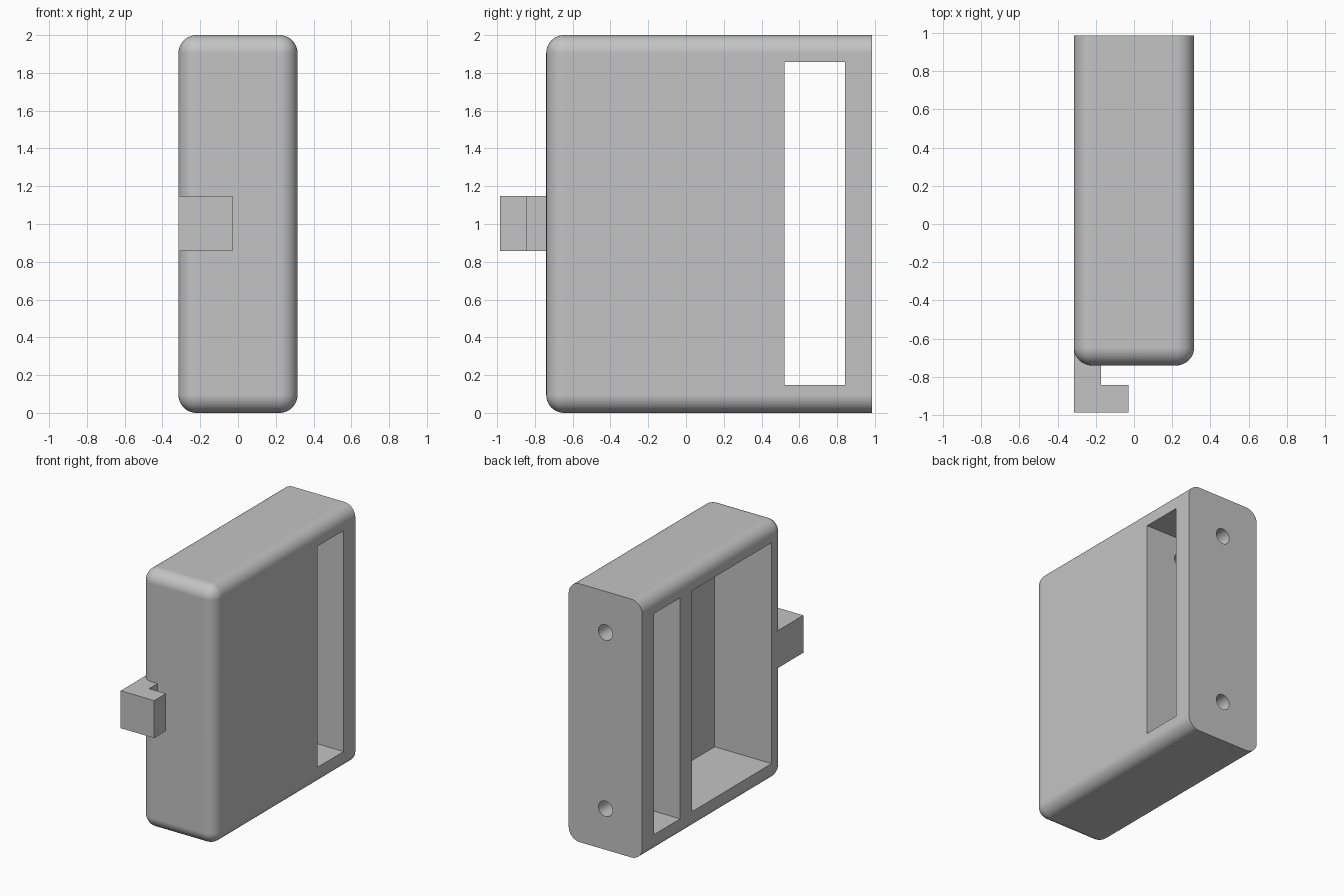
import bpy
import bmesh
from math import radians
from mathutils import Matrix, Vector

cube = bpy.data.objects.get("Cube")
if cube:
    bpy.data.objects.remove(cube, do_unlink=True)

HALF_W = 0.315          # half thickness of the case
FRONT, BACK = -0.74, 0.985
WALL = 0.143
ROUND = 0.095

grey = bpy.data.materials.new("plain grey")
grey.use_nodes = True
colour = (0.55, 0.55, 0.55, 1)
grey.diffuse_color = colour
grey.node_tree.nodes["Principled BSDF"].inputs["Base Color"].default_value = colour


def add_object(name, bm):
    mesh = bpy.data.meshes.new(name)
    bm.to_mesh(mesh)
    bm.free()
    mesh.materials.append(grey)
    obj = bpy.data.objects.new(name, mesh)
    bpy.context.collection.objects.link(obj)
    return obj


def box_bmesh(low, high):
    low, high = Vector(low), Vector(high)
    bm = bmesh.new()
    bmesh.ops.create_cube(bm, size=1, matrix=Matrix.Translation((low + high) / 2)
                          @ Matrix.Diagonal((*(high - low), 1)))
    return bm


def activate(obj):
    bpy.ops.object.select_all(action="DESELECT")
    obj.select_set(True)
    bpy.context.view_layer.objects.active = obj


def cut(target, cutter):
    cutter.hide_render = True
    mod = target.modifiers.new("cut", "BOOLEAN")
    mod.operation = "DIFFERENCE"
    mod.solver = "EXACT"
    mod.object = cutter
    activate(target)
    bpy.ops.object.modifier_apply(modifier=mod.name)
    bpy.data.objects.remove(cutter, do_unlink=True)


# Case: every edge rounded except those around the flat back
bm = box_bmesh((-HALF_W, FRONT, 0), (HALF_W, BACK, 2))
rounded = [e for e in bm.edges if min(v.co.y for v in e.verts) < 0]
bmesh.ops.bevel(bm, geom=rounded, offset=ROUND, segments=10, profile=0.5,
                affect="EDGES")
case = add_object("case", bm)

# Slot right through the case near the back
slot_back = BACK - WALL
slot_front = slot_back - 0.32
cut(case, add_object("slot_cutter", box_bmesh(
    (-1, slot_front, WALL + 0.004), (1, slot_back, 2 - WALL))))

# Deep pocket open on one side only
cut(case, add_object("pocket_cutter", box_bmesh(
    (-1, FRONT + WALL, WALL + 0.004),
    (HALF_W - WALL, slot_front - WALL, 2 - WALL))))

# Two screw holes through the back wall and the divider
for side in (-1, 1):
    bm = bmesh.new()
    bmesh.ops.create_cone(
        bm, cap_ends=True, segments=32, radius1=0.06, radius2=0.06, depth=0.8,
        matrix=Matrix.Translation((0, BACK - 0.3, 1 + side * 0.682))
        @ Matrix.Rotation(radians(90), 4, "X"))
    cut(case, add_object("hole_cutter", bm))

activate(case)
bpy.ops.object.shade_smooth_by_angle(angle=radians(30))
weighted = case.modifiers.new("clean shading", "WEIGHTED_NORMAL")
weighted.keep_sharp = True

# L-shaped latch hook: profile in plan, extruded upward
stem = -HALF_W + WALL
profile = [(-HALF_W, FRONT + ROUND), (-HALF_W, -BACK), (-0.028, -BACK),
           (-0.028, WALL - BACK), (stem, WALL - BACK), (stem, FRONT + ROUND)]
bm = bmesh.new()
base = bm.faces.new([bm.verts.new((x, y, 0.857)) for x, y in profile])
top = bmesh.ops.extrude_face_region(bm, geom=[base])["geom"]
bmesh.ops.translate(bm, vec=(0, 0, 0.29),
                    verts=[v for v in top if isinstance(v, bmesh.types.BMVert)])
bmesh.ops.recalc_face_normals(bm, faces=bm.faces)
add_object("latch_hook", bm)
